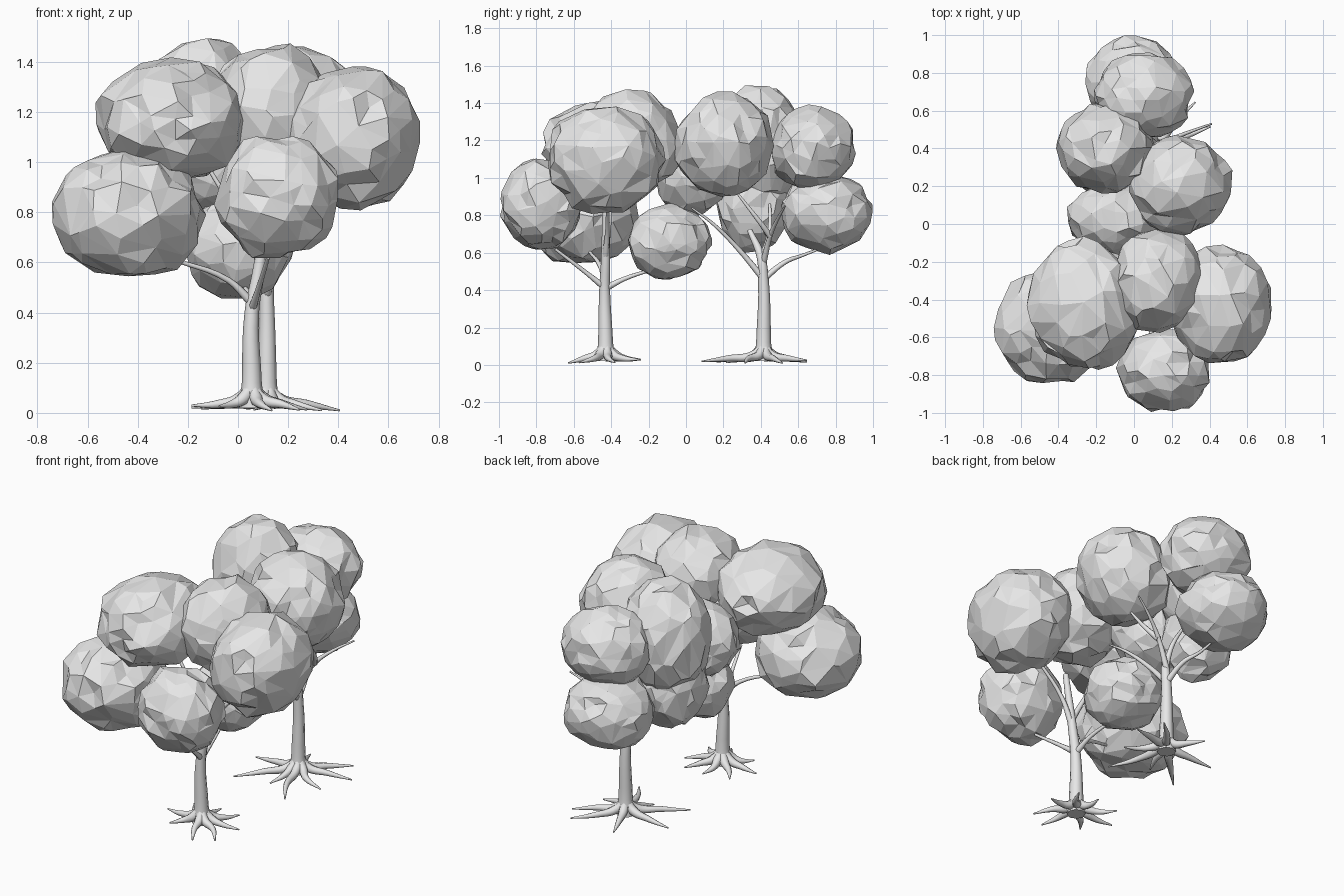
import bpy
import bmesh
import math
import random
from mathutils import Vector, noise, Euler

random.seed(4)
old = bpy.data.objects.get("Cube")
if old:
    bpy.data.objects.remove(old, do_unlink=True)

grey = bpy.data.materials.new("plain_grey")
grey.use_nodes = True
grey.diffuse_color = (0.8, 0.8, 0.8, 1)
grey.node_tree.nodes["Principled BSDF"].inputs["Base Color"].default_value = (0.8, 0.8, 0.8, 1)


def link(name, data):
    obj = bpy.data.objects.new(name, data)
    bpy.context.collection.objects.link(obj)
    data.materials.append(grey)
    return obj


def leaf_clump(name, centre, radii):
    """Lumpy ellipsoid with irregular facets."""
    bm = bmesh.new()
    bmesh.ops.create_icosphere(bm, subdivisions=3, radius=1)
    spin = Euler([random.uniform(0, math.tau) for _ in range(3)]).to_matrix()
    offset = Vector([random.uniform(-50, 50) for _ in range(3)])
    for v in bm.verts:
        d = spin @ v.co
        d += Vector([random.uniform(-0.06, 0.06) for _ in range(3)])
        d.normalize()
        size = 1.0 + 0.07 * noise.noise(d * 2.2 + offset) + 0.10 * noise.noise(d * 4.5 - offset)
        size += random.uniform(-0.025, 0.025)
        v.co = Vector(centre) + Vector([a * size * r for a, r in zip(d, radii)])
    mesh = bpy.data.meshes.new(name)
    bm.to_mesh(mesh)
    bm.free()
    obj = link(name, mesh)
    mod = obj.modifiers.new("facets", "DECIMATE")
    mod.ratio = 0.65


def limb(name, points, radii):
    """Tapered round limb along a smooth path."""
    curve = bpy.data.curves.new(name, "CURVE")
    curve.dimensions = "3D"
    curve.bevel_depth = 1
    curve.bevel_resolution = 2
    curve.resolution_u = 5
    curve.use_fill_caps = True
    spline = curve.splines.new("BEZIER")
    spline.bezier_points.add(len(points) - 1)
    for bp, co, r in zip(spline.bezier_points, points, radii):
        bp.co = co
        bp.radius = r
        bp.handle_left_type = bp.handle_right_type = "AUTO"
    obj = link(name, curve)
    bpy.ops.object.select_all(action="DESELECT")
    obj.select_set(True)
    bpy.context.view_layer.objects.active = obj
    bpy.ops.object.convert(target="MESH")
    bpy.ops.object.shade_smooth_by_angle(angle=math.radians(50))


def roots(name, x, y, tips):
    """Tapering roots from a trunk base out to the given tip offsets."""
    for i, tip in enumerate(tips):
        out = Vector((*tip, 0))
        side = Vector((-out.y, out.x, 0)) * random.uniform(-0.12, 0.12)
        base = Vector((x, y, 0))
        path = [base + Vector((0, 0, 0.11)),
                base + out.normalized() * 0.05 + Vector((0, 0, 0.055)),
                base + out * 0.55 + side + Vector((0, 0, 0.035)),
                base + out + Vector((0, 0, random.uniform(0.010, 0.03)))]
        limb(f"{name}_{i + 1}", path, [0.025, 0.026, 0.017, 0.004])


# Foliage of the front tree
leaf_clump("front_foliage_low_right", (-0.44, -0.55, 0.79), (0.30, 0.295, 0.255))
leaf_clump("front_foliage_high_right", (-0.26, -0.43, 1.17), (0.30, 0.34, 0.245))
leaf_clump("front_foliage_low_front", (0.16, -0.775, 0.86), (0.245, 0.22, 0.245))
leaf_clump("front_foliage_left", (0.46, -0.43, 1.10), (0.27, 0.31, 0.285))
leaf_clump("front_foliage_top", (0.13, -0.30, 1.19), (0.25, 0.27, 0.275))
leaf_clump("front_foliage_low_back", (0.0, -0.09, 0.655), (0.215, 0.22, 0.20))

# Foliage of the back tree
leaf_clump("back_foliage_left", (0.24, 0.21, 1.18), (0.27, 0.26, 0.28))
leaf_clump("back_foliage_top", (-0.15, 0.40, 1.17), (0.25, 0.24, 0.33))
leaf_clump("back_foliage_low_right", (-0.16, 0.36, 0.87), (0.19, 0.20, 0.26))
leaf_clump("back_foliage_inner", (-0.10, 0.03, 1.01), (0.25, 0.19, 0.22))
leaf_clump("back_foliage_high_back", (0.05, 0.68, 1.16), (0.26, 0.23, 0.225))
leaf_clump("back_foliage_low_back", (-0.01, 0.75, 0.81), (0.25, 0.245, 0.21))

# Front trunk, branches and roots
fx, fy = 0.055, -0.43
limb("front_trunk",
     [(fx, fy, 0.02), (fx, fy, 0.12), (fx, fy - 0.005, 0.40), (0.08, fy, 0.55), (0.13, fy, 0.88)],
     [0.052, 0.040, 0.029, 0.025, 0.016])
for name, path in {
    "front_branch_right": [(fx, fy, 0.44), (-0.04, -0.46, 0.53), (-0.25, -0.52, 0.61)],
    "front_branch_front": [(fx, fy, 0.41), (0.08, -0.53, 0.49), (0.12, -0.70, 0.62)],
    "front_branch_back": [(fx, fy, 0.41), (0.05, -0.33, 0.46), (0.02, -0.18, 0.51)],
    "front_branch_left": [(0.09, fy, 0.58), (0.17, -0.42, 0.72), (0.35, -0.42, 0.90)],
    "front_branch_high": [(0.09, fy, 0.60), (0.0, -0.41, 0.78), (-0.12, -0.41, 0.98)],
}.items():
    limb(name, path, [0.018, 0.012, 0.008])
roots("front_root", fx, fy,
      [(0.22, 0.05), (0.19, -0.14), (0.08, -0.20), (-0.13, -0.12),
       (-0.24, 0.02), (-0.16, 0.16), (0.0, 0.19), (0.13, 0.18)])

# Back trunk, branches and roots
bx, by = 0.115, 0.415
limb("back_trunk",
     [(bx, by, 0.02), (bx, by, 0.12), (bx, by, 0.44), (0.11, 0.40, 0.58), (0.04, 0.34, 0.72)],
     [0.052, 0.040, 0.029, 0.023, 0.014])
for name, path in {
    "back_branch_front": [(bx, by, 0.46), (0.14, 0.28, 0.62), (0.18, 0.15, 0.75), (0.20, 0.03, 0.84)],
    "back_branch_back": [(bx, by, 0.46), (0.09, 0.53, 0.55), (0.05, 0.62, 0.585), (0.03, 0.74, 0.63)],
    "back_branch_left": [(bx, by, 0.55), (0.20, 0.45, 0.69), (0.30, 0.49, 0.78), (0.41, 0.53, 0.85)],
    "back_branch_high": [(0.11, 0.40, 0.56), (0.10, 0.44, 0.68), (0.04, 0.45, 0.80), (-0.05, 0.44, 0.92)],
    "back_branch_left_fork": [(0.20, 0.45, 0.69), (0.24, 0.39, 0.77), (0.25, 0.32, 0.86), (0.25, 0.25, 0.95)],
}.items():
    limb(name, path, [0.018, 0.013, 0.009, 0.005])
roots("back_root", bx, by,
      [(0.29, 0.10), (0.22, -0.10), (0.14, -0.33), (-0.05, -0.20),
       (-0.26, -0.25), (-0.30, 0.02), (-0.08, 0.23), (0.21, 0.23)])
